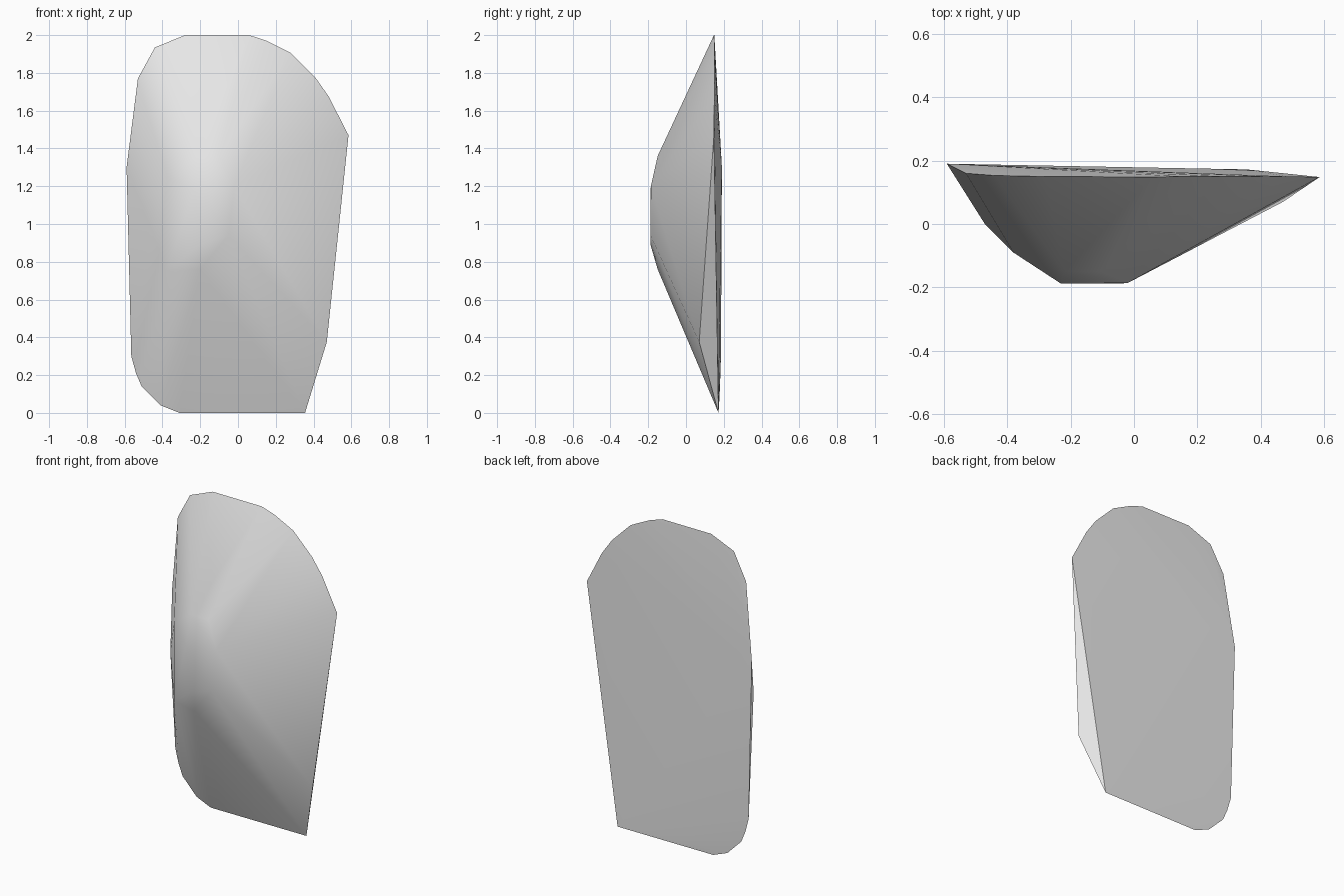
import bpy
import bmesh
import math

cube = bpy.data.objects.get("Cube")
if cube:
    bpy.data.objects.remove(cube, do_unlink=True)

# Plain grey stone
stone = bpy.data.materials.new("grey stone")
stone.use_nodes = True
colour = (0.8, 0.8, 0.8, 1.0)
stone.diffuse_color = colour
stone.node_tree.nodes["Principled BSDF"].inputs["Base Color"].default_value = colour

# Nearly flat back: outline as (x, y, z)
rim = [
    (-0.28, 0.15, 2.0), (0.06, 0.148, 2.0), (0.15, 0.15, 1.97),
    (0.28, 0.15, 1.905), (0.41, 0.15, 1.775), (0.48, 0.15, 1.675),
    (0.585, 0.148, 1.47), (0.355, 0.172, 0.0), (-0.31, 0.172, 0.0),
    (-0.41, 0.175, 0.04), (-0.51, 0.18, 0.14), (-0.54, 0.182, 0.21),
    (-0.565, 0.185, 0.3), (-0.59, 0.19, 1.3), (-0.53, 0.16, 1.77),
    (-0.44, 0.153, 1.935),
]
# Worn crown at the front and the chipped lower corner
crown = [
    (-0.23, -0.188, 1.18), (-0.02, -0.186, 1.2), (-0.05, -0.188, 0.94),
    (-0.2, -0.188, 0.89), (-0.2, -0.15, 0.76), (-0.22, -0.15, 1.36),
    (-0.1, -0.15, 1.36), (-0.38, -0.09, 1.25), (-0.38, -0.09, 0.75),
    (-0.47, 0.0, 1.0),
]
chip = [(0.47, 0.07, 0.375)]

# Wrap the points in a convex skin
bm = bmesh.new()
for point in rim + crown + chip:
    bm.verts.new(point)
hull = bmesh.ops.convex_hull(bm, input=bm.verts[:])
spare = {v for v in hull["geom_interior"] + hull["geom_unused"]
         if isinstance(v, bmesh.types.BMVert)}
bmesh.ops.delete(bm, geom=list(spare), context="VERTS")
bmesh.ops.recalc_face_normals(bm, faces=bm.faces[:])

mesh = bpy.data.meshes.new("stone_slab")
bm.to_mesh(mesh)
bm.free()
mesh.materials.append(stone)

slab = bpy.data.objects.new("stone_slab", mesh)
bpy.context.collection.objects.link(slab)
bpy.ops.object.select_all(action="DESELECT")
slab.select_set(True)
bpy.context.view_layer.objects.active = slab
bpy.ops.object.shade_smooth_by_angle(angle=math.radians(40))
